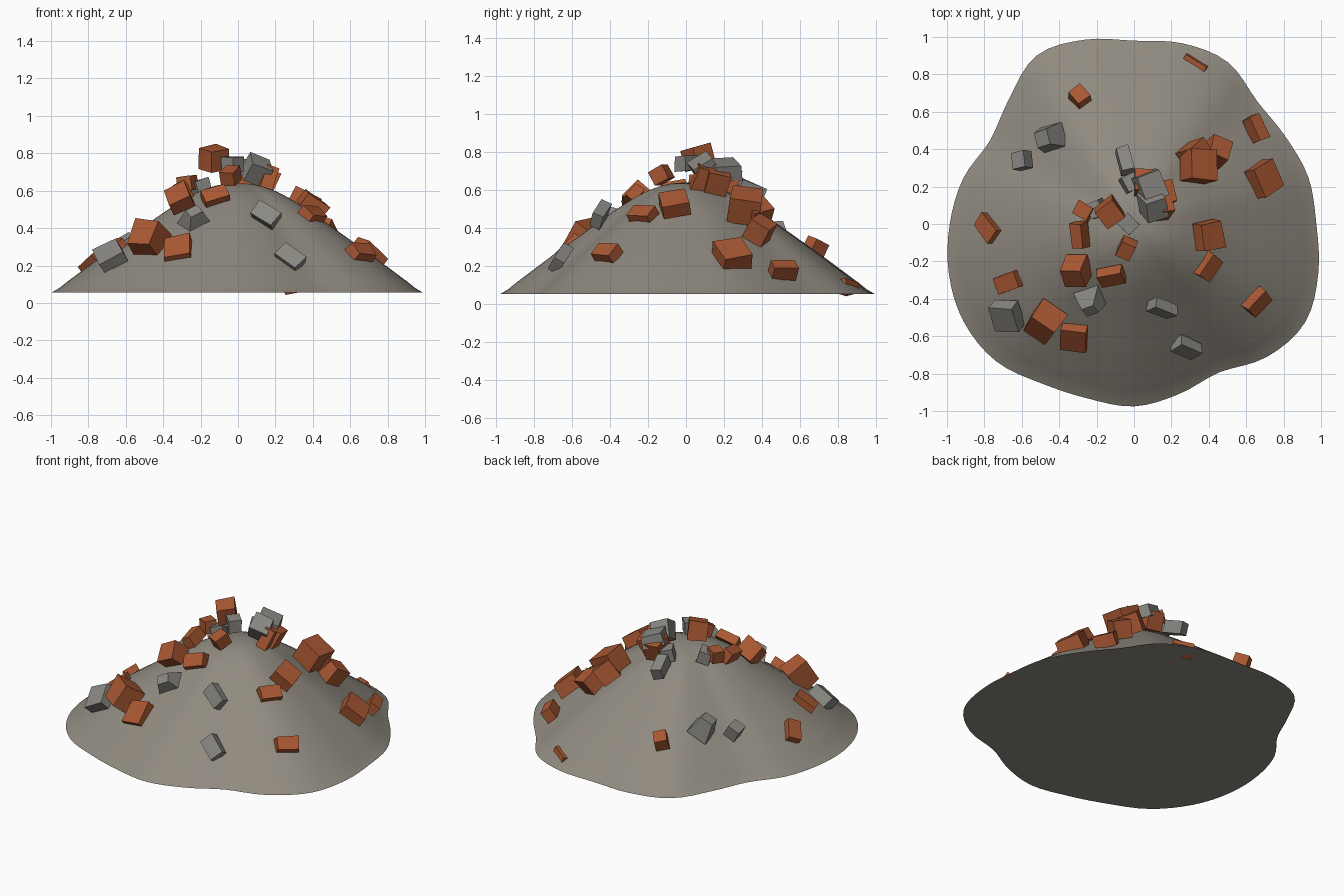
import bpy
import bmesh
import random
from math import sin, cos, pi, radians, atan2, hypot
from mathutils import Vector, Quaternion

cube = bpy.data.objects.get("Cube")
if cube:
    bpy.data.objects.remove(cube, do_unlink=True)

random.seed(4)
BASE, PEAK = 0.055, 0.64


def make_material(name, color):
    material = bpy.data.materials.new(name)
    material.use_nodes = True
    material.diffuse_color = (*color, 1)
    material.node_tree.nodes["Principled BSDF"].inputs["Base Color"].default_value = (*color, 1)
    return material


def make_object(name, bm, material):
    bmesh.ops.recalc_face_normals(bm, faces=bm.faces)
    mesh = bpy.data.meshes.new(name)
    bm.to_mesh(mesh)
    bm.free()
    mesh.materials.append(material)
    obj = bpy.data.objects.new(name, mesh)
    bpy.context.collection.objects.link(obj)
    return obj


def spline(values, position, closed):
    """Smooth Catmull-Rom reading of evenly spaced values."""
    count = len(values)
    index = int(position)
    f = position - index

    def pick(i):
        return values[i % count] if closed else values[max(0, min(count - 1, i))]

    a, b, c, d = (pick(index + k) for k in (-1, 0, 1, 2))
    return b + f / 2 * (c - a + f * (2 * a - 5 * b + 4 * c - d + f * (3 * (b - c) + d - a)))


# Outline radius every 15 degrees, and relative height from centre to rim
OUTLINE = [.975, .965, .935, .93, 1, 1, .98, 1.02, 1.04, .945, .89, .945,
           .985, 1.025, 1.05, 1.04, .985, .965, .975, .94, .915, 1.005, 1.055, 1.02]
PROFILE = [1, .985, .93, .84, .73, .61, .49, .37, .245, .12, 0]


def rim_radius(angle):
    return spline(OUTLINE, (angle % (2 * pi)) / (2 * pi) * len(OUTLINE), True)


def height_at_ratio(ratio):
    return BASE + (PEAK - BASE) * spline(PROFILE, min(ratio, 1) * (len(PROFILE) - 1), False)


def ground(x, y):
    return height_at_ratio(hypot(x, y) / rim_radius(atan2(y, x)))


def slope_normal(x, y):
    step = 0.04
    return Vector((ground(x - step, y) - ground(x + step, y),
                   ground(x, y - step) - ground(x, y + step), 2 * step)).normalized()


def build_mound(material, segments=96, rings=24):
    bm = bmesh.new()
    centre = bm.verts.new((0, 0, PEAK))
    previous = None
    for ring in range(1, rings + 1):
        ratio = ring / rings
        current = []
        for s in range(segments):
            angle = 2 * pi * s / segments
            r = ratio * rim_radius(angle)
            current.append(bm.verts.new((r * cos(angle), r * sin(angle), height_at_ratio(ratio))))
        for s in range(segments):
            n = (s + 1) % segments
            if previous:
                bm.faces.new((previous[s], current[s], current[n], previous[n]))
            else:
                bm.faces.new((centre, current[s], current[n]))
        previous = current
    bm.faces.new(previous[::-1])
    mound = make_object("rubble_mound", bm, material)
    bpy.context.view_layer.objects.active = mound
    mound.select_set(True)
    bpy.ops.object.shade_smooth_by_angle(angle=radians(30))
    mound.select_set(False)


def build_chunk(name, material, x, y, z, size, yaw, tumble, taper=1.0):
    """A rough block with uneven corners, leaning with the slope and tumbled."""
    bm = bmesh.new()
    bmesh.ops.create_cube(bm, size=1)
    for v in bm.verts:
        shrink = taper if v.co.z > 0 else 1
        v.co = Vector((v.co.x * size[0] * shrink, v.co.y * size[1] * shrink, v.co.z * size[2]))
        v.co *= random.uniform(0.92, 1.06)
    lean = Vector((0, 0, 1)).rotation_difference(slope_normal(x, y))
    roll = Quaternion((1, 0, 0), radians(tumble))
    turn = Quaternion((0, 0, 1), radians(yaw))
    chunk = make_object(name, bm, material)
    chunk.rotation_mode = 'QUATERNION'
    chunk.rotation_quaternion = lean @ turn @ roll
    chunk.location = (x, y, z)


earth = make_material("earth grey", (0.28, 0.255, 0.215))
brick = make_material("brick orange", (0.40, 0.098, 0.033))
stone = make_material("stone grey", (0.25, 0.245, 0.225))
build_mound(earth)

# Block shapes: size along x, y, z
SHAPES = {
    "big": (.15, .16, .14),
    "cube": (.12, .12, .12),
    "small": (.08, .09, .08),
    "long": (.07, .14, .08),
    "slab": (.14, .09, .06),
    "plate": (.14, .15, .08),
}

# Entries: shape, x, y, z, yaw, tumble
upper_bricks = [
    ("cube", -.13, .06, .77, 35, 30), ("small", -.27, .07, .64, 60, 25),
    ("small", -.04, -.13, .68, -25, 10), ("long", -.29, -.06, .60, 0, 10),
    ("cube", -.31, -.25, .55, 3, 25), ("slab", -.12, -.28, .57, 15, 20),
    ("cube", .06, .22, .66, 0, 5), ("cube", .14, .16, .65, 10, 0),
    ("long", .16, .08, .66, 10, 80), ("big", .34, .31, .52, 2, 15),
    ("cube", .33, .37, .48, 40, 10), ("plate", .40, -.06, .53, 12, 5),
    ("slab", .40, -.23, .47, 55, 5),
]
lower_bricks = [
    ("cube", .44, .39, .39, -20, 0), ("big", .68, .24, .24, 30, 10),
    ("long", .65, .51, .18, 28, 10), ("slab", .32, .84, .09, -35, 50),
    ("small", -.29, .68, .30, 40, 10), ("slab", -.78, -.02, .22, -45, 5),
    ("slab", -.67, -.31, .28, 20, 0), ("big", -.48, -.53, .34, -35, 20),
    ("plate", -.32, -.60, .28, -5, 10), ("slab", .66, -.42, .27, 45, 10),
]
stones = [
    ("small", -.60, .34, .32, 5, 15), ("long", -.05, .34, .60, 15, 10),
    ("small", -.02, .22, .64, 30, 20), ("plate", .09, .20, .71, 25, 20),
    ("cube", .10, .10, .71, 20, 40), ("small", -.03, 0, .74, 45, 3),
    ("small", -.20, .08, .62, 20, 20), ("slab", .15, -.45, .47, -28, 40),
    ("slab", .28, -.66, .24, -30, 30), ("plate", -.68, -.49, .25, 3, 15),
]
for prefix, material, entries in (("upper_brick", brick, upper_bricks),
                                  ("lower_brick", brick, lower_bricks),
                                  ("stone", stone, stones)):
    for number, (shape, x, y, z, yaw, tumble) in enumerate(entries, 1):
        build_chunk(f"{prefix}_{number}", material, x, y, z, SHAPES[shape], yaw, tumble)

# Two wedge shaped stones
build_chunk("front_wedge_stone", stone, -.23, -.42, .45, (.17, .14, .13), 25, 15, 0.45)
build_chunk("back_wedge_stone", stone, -.46, .46, .36, (.14, .14, .13), 10, 20, 0.6)
